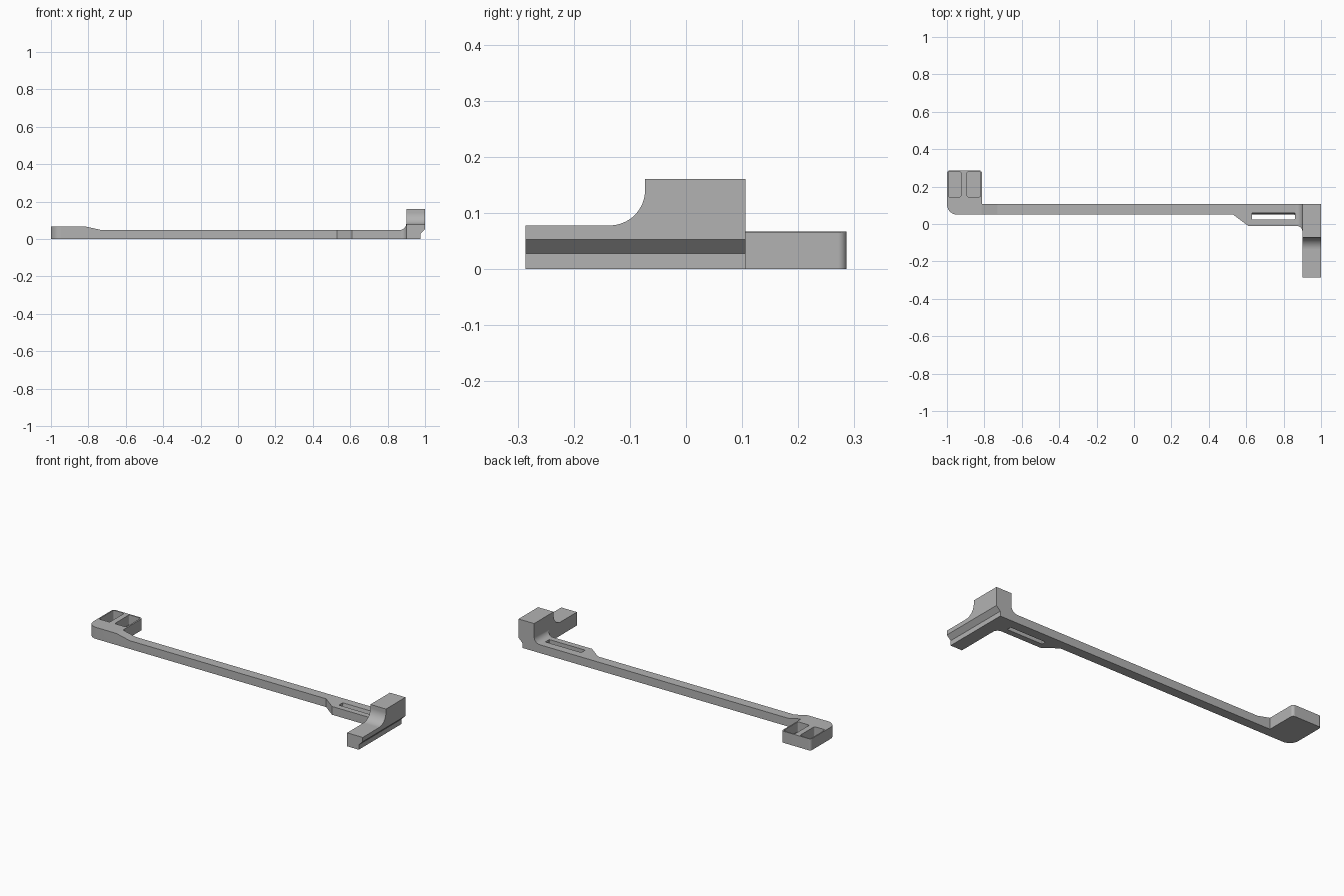
import bpy, bmesh, math
from mathutils import Vector

cube = bpy.data.objects.get("Cube")
if cube:
    bpy.data.objects.remove(cube)

grey = bpy.data.materials.new("plain grey")
grey.use_nodes = True
colour = (0.45, 0.45, 0.45, 1)
grey.diffuse_color = colour
grey.node_tree.nodes["Principled BSDF"].inputs["Base Color"].default_value = colour


def rounded(points, steps=10):
    """Outline from (a, b) or (a, b, radius) corners; a radius rounds the corner."""
    out = []
    for i, p in enumerate(points):
        c = Vector(p[:2])
        if len(p) == 2:
            out.append(c)
            continue
        r = p[2]
        u = (Vector(points[i - 1][:2]) - c).normalized()
        v = (Vector(points[(i + 1) % len(points)][:2]) - c).normalized()
        half = u.angle(v) / 2
        centre = c + (u + v).normalized() * (r / math.sin(half))
        start = c + u * (r / math.tan(half)) - centre
        end = c + v * (r / math.tan(half)) - centre
        turn = math.pi - 2 * half
        for k in range(steps + 1):
            t = k / steps
            arm_dir = start * math.sin((1 - t) * turn) + end * math.sin(t * turn)
            out.append(centre + arm_dir / math.sin(turn))
    return out


def prism(name, loops, axis, depths):
    """Solid between two matching outlines set at two depths along an axis."""
    place = {"x": lambda p, d: (d, p.x, p.y),
             "y": lambda p, d: (p.x, d, p.y),
             "z": lambda p, d: (p.x, p.y, d)}[axis]
    bm = bmesh.new()
    low, high = [[bm.verts.new(place(p, d)) for p in loop]
                 for loop, d in zip(loops, depths)]
    bm.faces.new(low)
    bm.faces.new(high[::-1])
    for i in range(len(low)):
        bm.faces.new((low[i - 1], high[i - 1], high[i], low[i]))
    bmesh.ops.recalc_face_normals(bm, faces=bm.faces)
    mesh = bpy.data.meshes.new(name)
    bm.to_mesh(mesh)
    bm.free()
    mesh.materials.append(grey)
    obj = bpy.data.objects.new(name, mesh)
    bpy.context.collection.objects.link(obj)
    return obj


def activate(obj):
    bpy.ops.object.select_all(action="DESELECT")
    obj.select_set(True)
    bpy.context.view_layer.objects.active = obj


def combine(target, tool, operation):
    """Apply a boolean and discard the tool."""
    mod = target.modifiers.new("cut", "BOOLEAN")
    mod.object, mod.operation, mod.solver = tool, operation, "EXACT"
    activate(target)
    bpy.ops.object.modifier_apply(modifier=mod.name)
    bpy.data.objects.remove(tool)


def box(x0, x1, y0, y1, r):
    return rounded([(x0, y0, r), (x1, y0, r), (x1, y1, r), (x0, y1, r)], 4)


# Arm with grip: plan outline trimmed by its side profile
plan = rounded([(-1, 0.05, 0.055), (0.53, 0.05), (0.61, -0.01), (0.9, -0.01, 0.03),
                (0.9, -0.041), (0.902, -0.041), (0.902, 0.104), (0.9, 0.106),
                (-0.812, 0.106), (-0.812, 0.286, 0.015), (-1, 0.286, 0.015)])
arm = prism("arm_and_grip", [plan, plan], "z", (0, 0.11))
side = rounded([(-1.1, -0.05), (1.1, -0.05), (1.1, 0.13), (0.9, 0.13),
                (0.9, 0.048, 0.037), (-0.73, 0.048, 0.06),
                (-0.815, 0.067, 0.06), (-1.1, 0.067)])
combine(arm, prism("side_trim", [side, side], "y", (-0.4, 0.4)), "INTERSECT")

# Two grip pockets
for x0, x1 in [(-0.993, -0.925), (-0.893, -0.82)]:
    hole = box(x0, x1, 0.145, 0.279, 0.008)
    combine(arm, prism("pocket_cutter", [hole, hole], "z", (0.01, 0.15)), "DIFFERENCE")

# Through slot with one sloping wall
slot = [box(0.63, 0.86, 0.024, y, 0.004) for y in (0.05, 0.06)]
combine(arm, prism("slot_cutter", slot, "z", (-0.001, 0.049)), "DIFFERENCE")

# End block with a concave step and an undercut outer edge
step = rounded([(-0.286, 0), (0.106, 0), (0.106, 0.161), (-0.073, 0.161),
                (-0.073, 0.078, 0.063), (-0.286, 0.078)], 16)
block = prism("end_block", [step, step], "x", (0.9, 1.0))
under = rounded([(0.975, -0.05), (0.975, 0.028), (1.0, 0.053), (1.1, 0.153), (1.1, -0.05)])
combine(block, prism("undercut_cutter", [under, under], "y", (-0.4, 0.4)), "DIFFERENCE")

# Smooth curves, crisp flats
for obj in (arm, block):
    activate(obj)
    bpy.ops.object.shade_smooth_by_angle(angle=math.radians(30))
    weighted = obj.modifiers.new("even shading", "WEIGHTED_NORMAL")
    weighted.keep_sharp = True
